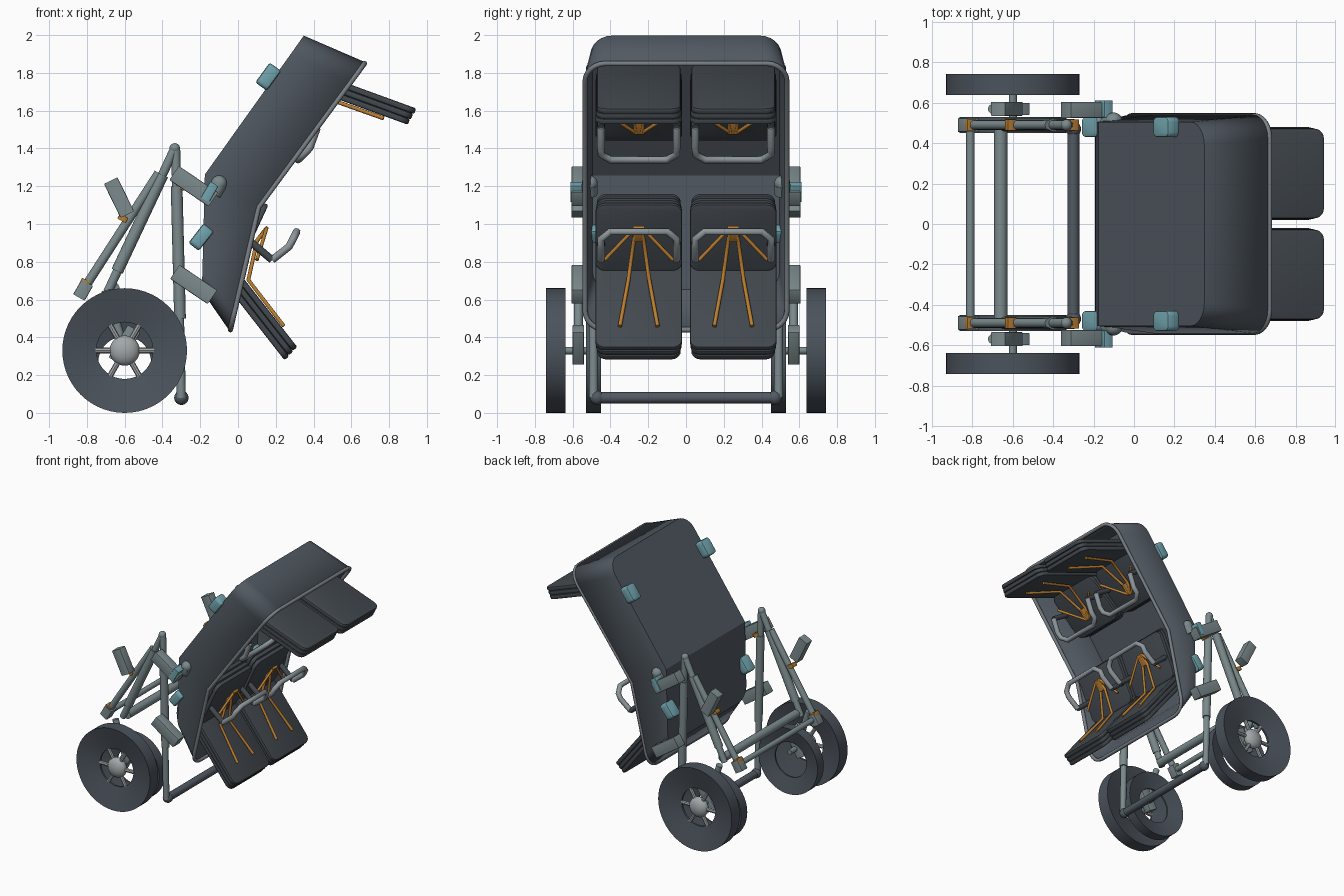
import bpy, bmesh, math
from mathutils import Vector, Matrix

old = bpy.data.objects.get("Cube")
if old:
    bpy.data.objects.remove(old, do_unlink=True)


def material(name, rgb):
    m = bpy.data.materials.new(name)
    m.use_nodes = True
    m.diffuse_color = (*rgb, 1)
    m.node_tree.nodes["Principled BSDF"].inputs["Base Color"].default_value = (*rgb, 1)
    return m


SHELL = material("slate shell", (.083, .101, .122))
SEAT = material("charcoal seat", (.056, .067, .078))
TYRE = material("dark tyre", (.07, .085, .105))
METAL = material("grey green metal", (.2, .255, .265))
TEAL = material("teal", (.165, .37, .42))
ORANGE = material("orange strap", (.5, .21, .03))
HUB = material("pale hub", (.36, .39, .4))
RIM = material("grey trim", (.19, .215, .235))
BAR = material("light grey bar", (.27, .31, .33))


def finish(name, bm, mat):
    bmesh.ops.recalc_face_normals(bm, faces=bm.faces)
    me = bpy.data.meshes.new(name)
    bm.to_mesh(me)
    bm.free()
    me.materials.append(mat)
    ob = bpy.data.objects.new(name, me)
    bpy.context.collection.objects.link(ob)
    bpy.ops.object.select_all(action='DESELECT')
    ob.select_set(True)
    bpy.context.view_layer.objects.active = ob
    bpy.ops.object.shade_smooth_by_angle(angle=math.radians(30))
    return ob


def axes(origin, a, b, c):
    m = Matrix((a, b, c)).transposed().to_4x4()
    m.translation = origin
    return m


def block(name, matrix, size, mat, corner=0, edge=.006):
    # Box with rounded corners around its own z axis and softened edges
    bm = bmesh.new()
    bmesh.ops.create_cube(bm, size=1, matrix=Matrix.Diagonal((*size, 1)))
    if corner:
        up = [e for e in bm.edges if abs(e.verts[0].co.z - e.verts[1].co.z) > 1e-4]
        bmesh.ops.bevel(bm, geom=up, offset=corner, segments=5, profile=.5, affect='EDGES')
    flat = [e for e in bm.edges if abs(e.verts[0].co.z - e.verts[1].co.z) < 1e-5]
    bmesh.ops.bevel(bm, geom=flat, offset=edge, segments=2, profile=.5, affect='EDGES')
    bm.transform(matrix)
    return finish(name, bm, mat)


def tilted(name, x, y, z, degrees, size, mat, corner=0, edge=.006):
    m = Matrix.Translation((x, y, z)) @ Matrix.Rotation(-math.radians(degrees), 4, 'Y')
    return block(name, m, size, mat, corner, edge)


def tube(name, a, b, r, mat, sides=16):
    a, b = Vector(a), Vector(b)
    bm = bmesh.new()
    m = Matrix.Translation((a + b) / 2) @ (b - a).to_track_quat('Z', 'Y').to_matrix().to_4x4()
    bmesh.ops.create_cone(bm, cap_ends=True, segments=sides, radius1=r, radius2=r,
                          depth=(b - a).length, matrix=m)
    return finish(name, bm, mat)


def ball(name, p, r, mat, squash=1):
    bm = bmesh.new()
    bmesh.ops.create_uvsphere(bm, u_segments=20, v_segments=12, radius=r,
                              matrix=Matrix.Translation(p) @ Matrix.Diagonal((1, squash, 1, 1)))
    return finish(name, bm, mat)


def path(name, points, r, mat, cyclic=False):
    cu = bpy.data.curves.new(name, 'CURVE')
    cu.dimensions = '3D'
    cu.bevel_depth, cu.bevel_resolution, cu.use_fill_caps = r, 2, True
    sp = cu.splines.new('POLY')
    sp.points.add(len(points) - 1)
    for q, p in zip(sp.points, points):
        q.co = (*p, 1)
    sp.use_cyclic_u = cyclic
    cu.materials.append(mat)
    ob = bpy.data.objects.new(name, cu)
    bpy.context.collection.objects.link(ob)


# Cabin shell: a bent tub with rounded ends, open towards +x
def outline(bend, width):
    r, steps = .11, [math.radians(i * 15) for i in range(7)]
    arc = [(.16 * (1 - math.cos(a)), width - r + r * math.sin(a)) for a in steps]
    half = arc + [(1, width)] + [(2 - t * .8, y) for t, y in reversed(arc)]
    pts = []
    for t, y in half:
        i = min(int(t), 1)
        p = Vector(bend[i]).lerp(Vector(bend[i + 1]), t - i)
        pts.append(Vector((p.x, y, p.y)))
    return pts + [Vector((p.x, -p.y, p.z)) for p in reversed(pts)]


rim = outline([(-.04, .44), (.11, 1.09), (.67, 1.85)], .535)
back = outline([(-.185, .65), (-.17, 1.26), (.35, 1.99)], .5)
bm = bmesh.new()
rv, bv = [[bm.verts.new(p) for p in loop] for loop in (rim, back)]
n = len(rv)
for i in range(n):
    j = (i + 1) % n
    bm.faces.new((rv[i], rv[j], bv[j], bv[i]))
for i in range(n // 2 - 1):
    bm.faces.new((bv[i], bv[i + 1], bv[n - 2 - i], bv[n - 1 - i]))
shell = finish("cabin_shell", bm, SHELL)
solid = shell.modifiers.new("thickness", 'SOLIDIFY')
solid.thickness, solid.offset = .015, 0
path("shell_rim", rim, .014, RIM, True)


# Seats: the upper pair is a flipped copy of the lower pair
def seat(name, origin, d, nrm, y):
    O, D, N, Y = Vector(origin), Vector(d), Vector(nrm), Vector((0, 1, 0))

    def at(u, v, h):
        return O + D * u + N * h + Y * (y + v)

    def cushion(part, start, along, behind, length, grow):
        # Three stacked slabs, each a little longer than the one before
        for k in range(3):
            size = length + grow * k
            c = start + along * (size / 2) + behind * (.016 + .032 * k)
            block(f"{name}_{part}_{k}", axes(c, along, Y, behind),
                  (size, .46 - .008 * k, .032), SEAT, .05, .009)

    cushion("cushion", at(-.16, 0, 0), D, -N, .67, .006)
    cushion("backrest", at(0, 0, 0), D * -.46 + N * .89, D * -.89 - N * .46, .385, .012)

    # Harness straps and buckle
    slope = (D * .022 - N * .083).normalized()
    block(name + "_buckle", axes(at(-.077, 0, .222), slope, Y, slope.cross(Y)),
          (.095, .06, .018), ORANGE, 0, .003)
    for s in (-1, 1):
        path(name + "_long_strap", [at(-.086, .015 * s, .26), at(-.066, .026 * s, .18),
                                    at(.07, .055 * s, .015), at(.378, .1 * s, .012)],
             .011, ORANGE)
        path(name + "_side_strap", [at(-.086, .02 * s, .26), at(.014, .18 * s, .116)],
             .01, ORANGE)
        tube(name + "_bar_lever", at(-.12, .2 * s, .14), at(.064, .2 * s, .179), .02, SEAT)

    # Lap bar
    side = [(.064, .2, .179), (.064, .2, .293), (.045, .2, .335), (.026, .15, .374)]
    pts = [at(*p) for p in side] + [at(u, -v, h) for u, v, h in reversed(side)]
    path(name + "_lap_bar", pts, .02, BAR)


for sy, tag in ((1, "back"), (-1, "front")):
    seat("lower_seat_" + tag, (0, 0, .75), (.616, 0, -.788), (.788, 0, .616), .25 * sy)
    seat("upper_seat_" + tag, (.42, 0, 1.70), (.94, 0, -.342), (-.342, 0, -.94), .25 * sy)


# Wheels: dished discs with an open centre
def wheel(name, y, radius, half, hole):
    bm = bmesh.new()
    prof = [(radius, -half), (radius, half), (hole, half * .15), (hole, -half * .15)]
    rings = []
    for i in range(56):
        a = math.tau * i / 56
        rings.append([bm.verts.new((-.6 + r * math.sin(a), y + w, radius + r * math.cos(a)))
                      for r, w in prof])
    for i in range(56):
        p, q = rings[i], rings[(i + 1) % 56]
        for k in range(4):
            m = (k + 1) % 4
            bm.faces.new((p[k], p[m], q[m], q[k]))
    finish(name, bm, TYRE)


for s, tag in ((1, "back_"), (-1, "front_")):
    wheel(tag + "outer_wheel", .69 * s, .33, .052, .15)
    wheel(tag + "inner_wheel", .49 * s, .265, .04, .14)
    ball(tag + "hub", (-.6, .69 * s, .33), .08, HUB, .6)
    for i in range(6):
        a = math.tau * (i + .5) / 6
        tube(tag + "spoke", (-.6, .69 * s, .33),
             (-.6 + .155 * math.sin(a), .69 * s, .33 + .155 * math.cos(a)), .015, HUB, 8)
    tube(tag + "axle", (-.6, .47 * s, .33), (-.6, .69 * s, .33), .02, METAL)
    tilted(tag + "axle_carrier", -.6, .57 * s, .36, 60, (.2, .06, .08), METAL)

    # Suspension and support struts
    for part, a, b, r in (
            ("main_strut", (-.33, 1.4), (-.3, .08), .024),
            ("main_sleeve", (-.325, 1.2), (-.307, .5), .031),
            ("long_strut", (-.335, 1.4), (-.69, .64), .024),
            ("long_sleeve", (-.4, 1.26), (-.64, .75), .032),
            ("rear_link", (-.42, 1.27), (-.82, .65), .024),
            ("lower_link", (-.7, .65), (-.6, .33), .024)):
        y = (.57 if part == "lower_link" else .49) * s
        tube(tag + part, (a[0], y, a[1]), (b[0], y, b[1]), r, METAL)
    ball(tag + "strut_top", (-.335, .49 * s, 1.4), .028, METAL)
    ball(tag + "strut_foot", (-.3, .47 * s, .08), .038, SHELL)
    tilted(tag + "link_end", -.82, .49 * s, .65, 60, (.09, .07, .07), METAL)
    for x, z in ((-.61, 1.03), (-.3, 1.2), (-.81, .69)):
        tilted(tag + "pin", x, .49 * s, z, 60, (.03, .055, .05), ORANGE, 0, .004)

    # Clamps joining frame and shell
    tilted(tag + "loose_clamp", -.63, .57 * s, 1.14, -64, (.2, .07, .08), METAL)
    tilted(tag + "upper_clamp", -.235, .565 * s, 1.2, -34, (.25, .08, .09), METAL)
    tilted(tag + "lower_clamp", -.235, .565 * s, .68, -34, (.24, .08, .09), METAL)
    tilted(tag + "clamp_pad", -.15, .57 * s, 1.17, 60, (.1, .085, .05), TEAL)
    tube(tag + "shell_pivot", (-.13, .51 * s, 1.16), (-.1, .51 * s, 1.21), .042, METAL)
    ball(tag + "pivot_end", (-.1, .51 * s, 1.215), .042, METAL)

    # Teal buffers on the shell back
    tilted(tag + "upper_buffer", .16, .48 * s, 1.78, 54, (.13, .1, .075), TEAL, .025, .012)
    tilted(tag + "lower_buffer", -.195, .48 * s, .93, 52, (.13, .1, .07), TEAL, .025, .012)

# Cross bars between the two sides
for name, x, z, r, mat in (("rear_cross_bar", -.81, .65, .021, METAL),
                           ("middle_cross_bar", -.66, .66, .033, METAL),
                           ("foot_cross_bar", -.3, .08, .03, SHELL)):
    tube(name, (x, -.48, z), (x, .48, z), r, mat)
